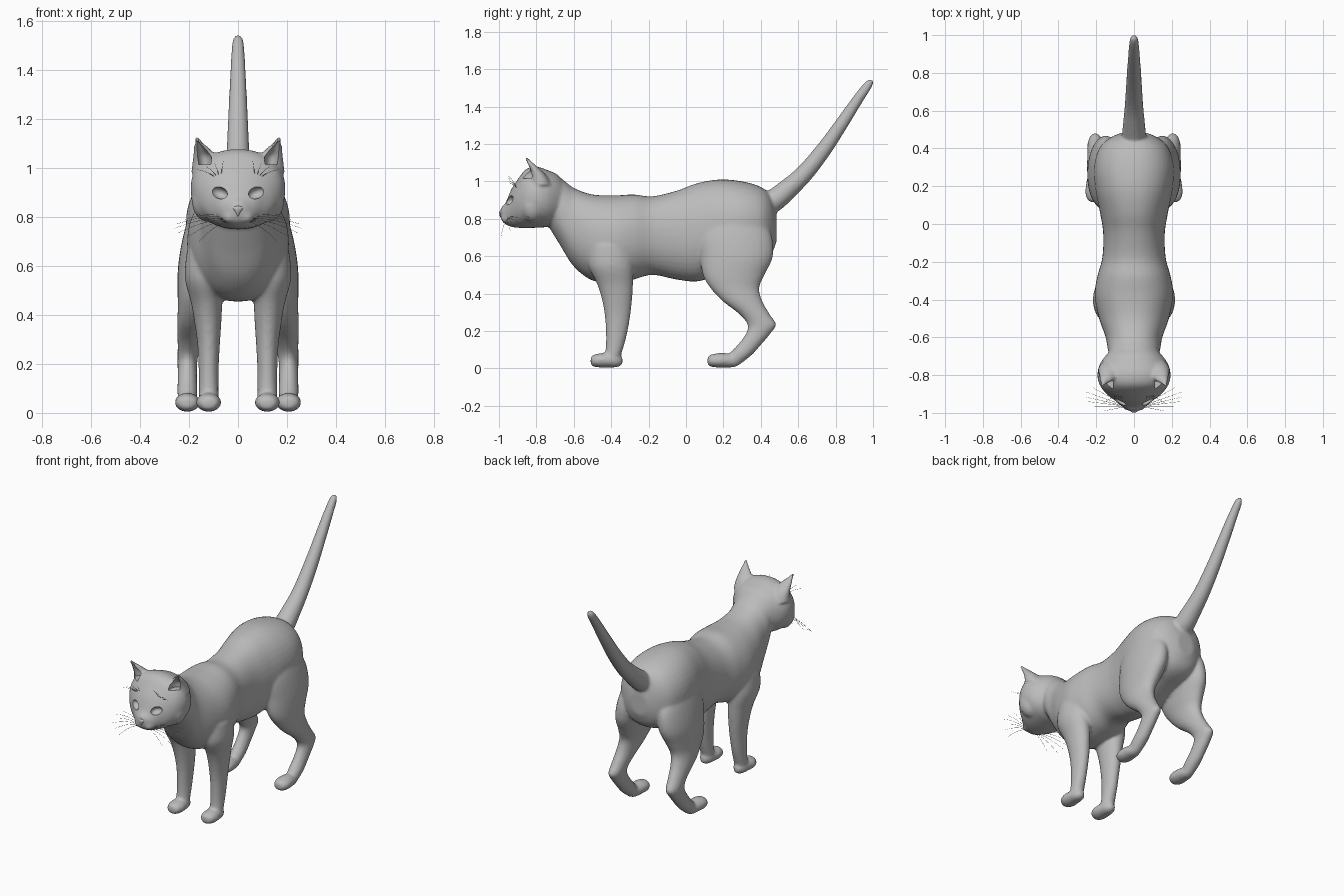
import bpy, bmesh, math
from mathutils import Vector, Matrix

cube = bpy.data.objects.get("Cube")
if cube:
    bpy.data.objects.remove(cube)

fur = bpy.data.materials.new("grey fur")
fur.use_nodes = True
fur.diffuse_color = (0.5, 0.5, 0.5, 1)
fur.node_tree.nodes["Principled BSDF"].inputs["Base Color"].default_value = (0.5, 0.5, 0.5, 1)


def add_object(name, bm):
    bmesh.ops.recalc_face_normals(bm, faces=bm.faces)
    mesh = bpy.data.meshes.new(name)
    bm.to_mesh(mesh)
    bm.free()
    mesh.materials.append(fur)
    obj = bpy.data.objects.new(name, mesh)
    bpy.context.collection.objects.link(obj)
    return obj


def spline(rows, steps=5):
    """Catmull-Rom interpolation of section rows."""
    rows = [Vector(r) for r in rows]
    out = []
    for i in range(len(rows) - 1):
        p0, p1, p2, p3 = (rows[min(max(i + k, 0), len(rows) - 1)] for k in (-1, 0, 1, 2))
        for s in range(steps):
            t = s / steps
            out.append(p1 + (p2 - p0) * (t / 2) + (2 * p0 - 5 * p1 + 4 * p2 - p3) * (t * t / 2)
                       + (3 * p1 - p0 - 3 * p2 + p3) * (t ** 3 / 2))
    return out + [rows[-1]]


def loft(bm, rows, place, sides=28, power=1.0, steps=5):
    """Skin rings; place(row, c, s) turns a unit circle point into a position."""
    rings = []
    for row in spline(rows, steps):
        ring = []
        for k in range(sides):
            a = 2 * math.pi * k / sides
            c, s = (math.copysign(abs(f) ** power, f) for f in (math.cos(a), math.sin(a)))
            ring.append(bm.verts.new(place(row, c, s)))
        rings.append(ring)
    for a, b in zip(rings, rings[1:]):
        for k in range(sides):
            bm.faces.new((a[k], a[k - 1], b[k - 1], b[k]))
    bm.faces.new(rings[0])
    bm.faces.new(rings[-1])


def ball(bm, pos, size, turn=0.0):
    m = Matrix.Translation(pos) @ Matrix.Rotation(turn, 4, 'Y') @ Matrix.Diagonal((*size, 1))
    bmesh.ops.create_uvsphere(bm, u_segments=24, v_segments=16, radius=1, matrix=m)


# Section along y: (y, bottom, top, half width)
def along_y(r, c, s, x=0.0):
    return (x + r[3] * c, r[0], (r[1] + r[2]) / 2 + (r[2] - r[1]) / 2 * s)


# Section along z: (z, front y, back y, centre x, half width), on either side
def along_z(side):
    return lambda r, c, s: (side * (r[3] + r[4] * c), (r[1] + r[2]) / 2 + (r[2] - r[1]) / 2 * s, r[0])


def make_part(name, build):
    bm = bmesh.new()
    build(bm)
    return add_object(name, bm)


TORSO = [(-.76, .80, 1.0, .10), (-.68, .67, 1.02, .135), (-.6, .545, .965, .15), (-.5, .47, .93, .185),
         (-.38, .455, .925, .208), (-.28, .475, .93, .195), (-.18, .5, .92, .168), (-.05, .475, .95, .163),
         (.06, .465, .99, .18), (.18, .5, 1.01, .205), (.3, .54, 1.0, .212), (.4, .57, .97, .185),
         (.455, .61, .92, .13), (.485, .68, .82, .06)]
HEAD = [(-.62, .85, .95, .07), (-.68, .78, 1.03, .135), (-.74, .757, 1.06, .18), (-.8, .752, 1.078, .194),
        (-.855, .75, 1.065, .18), (-.9, .752, 1.01, .145), (-.935, .757, .955, .1),
        (-.965, .77, .885, .064), (-.985, .79, .865, .035), (-.992, .815, .85, .014)]
TAIL = [(.36, .85, .07), (.45, .885, .066), (.55, .965, .056), (.64, 1.05, .048), (.74, 1.175, .042),
        (.83, 1.305, .036), (.92, 1.44, .029), (.975, 1.517, .023), (.994, 1.543, .009)]
FRONT_LEG = [(.66, -.52, -.29, .13, .08), (.55, -.52, -.28, .137, .08), (.45, -.475, -.283, .128, .064),
             (.37, -.45, -.288, .123, .055), (.28, -.434, -.298, .12, .046), (.18, -.428, -.316, .12, .041),
             (.1, -.43, -.338, .12, .04), (.04, -.44, -.36, .12, .04), (.012, -.45, -.38, .12, .03)]
HIND_LEG = [(.84, .14, .38, .13, .06), (.72, .07, .455, .14, .085), (.6, .075, .465, .155, .09),
            (.5, .09, .42, .17, .077), (.43, .13, .392, .182, .064), (.36, .195, .408, .193, .056),
            (.29, .285, .448, .2, .047), (.235, .328, .482, .205, .042), (.19, .322, .455, .207, .04),
            (.13, .28, .405, .207, .04), (.07, .225, .35, .207, .04), (.015, .2, .28, .207, .03)]
PAW = [(-.09, .025, .055, .015), (-.08, .012, .07, .037), (-.045, .005, .08, .051), (.0, .005, .082, .048),
       (.05, .006, .075, .038), (.08, .02, .06, .015)]
EAR = [(.98, -.83, -.72, .133, .058), (1.03, -.832, -.745, .133, .053), (1.07, -.84, -.785, .144, .038),
       (1.105, -.853, -.825, .161, .019), (1.13, -.865, -.85, .171, .008)]


def tail_ring(r, c, s):
    d = Vector((0, .58, .81))
    n = Vector((0, -d.z, d.y))
    return Vector((r[2] * c, r[0], r[1])) + n * (r[2] * s)


def paw(bm, x, y):
    loft(bm, PAW, lambda r, c, s: along_y((r[0] + y, *r[1:]), c, s, x))


def build_body(bm):
    loft(bm, TORSO, along_y, 40, .92)
    loft(bm, HEAD, along_y, 40, .93)
    loft(bm, TAIL, tail_ring)
    for side in (-1, 1):
        loft(bm, FRONT_LEG, along_z(side))
        loft(bm, HIND_LEG, along_z(side))
        loft(bm, EAR, along_z(side))
        paw(bm, side * .12, -.42)
        paw(bm, side * .207, .205)
        # Muzzle pads and cheeks
        ball(bm, (side * .03, -.952, .8), (.036, .036, .027))
        ball(bm, (side * .12, -.82, .87), (.07, .07, .09))


def build_cutters(bm):
    for side in (-1, 1):
        # Eye sockets, slanted up and outward
        ball(bm, (side * .076, -.945, .9), (.036, .036, .024), -side * .4)
        # Ear hollows
        loft(bm, [(1.015, -.9, -.795, .136, .028), (1.05, -.9, -.8, .139, .03),
                  (1.08, -.9, -.823, .151, .02), (1.112, -.9, -.85, .165, .005)], along_z(side), 20)


# Blend all the flesh into one skin, then cut eyes and ears
body = make_part("body", build_body)
sockets = make_part("socket_cutter", build_cutters)
sockets.hide_render = True
remesh = body.modifiers.new("blend", 'REMESH')
remesh.mode = 'VOXEL'
remesh.voxel_size = .009
relax = body.modifiers.new("relax", 'SMOOTH')
relax.factor = .5
relax.iterations = 6
cut = body.modifiers.new("hollows", 'BOOLEAN')
cut.operation = 'DIFFERENCE'
cut.object = sockets
cut.solver = 'EXACT'
bpy.context.view_layer.update()
result = bpy.data.meshes.new_from_object(body.evaluated_get(bpy.context.evaluated_depsgraph_get()))
body.modifiers.clear()
body.data = result
bpy.data.objects.remove(sockets)


def smooth(obj, angle=40):
    bpy.ops.object.select_all(action='DESELECT')
    obj.select_set(True)
    bpy.context.view_layer.objects.active = obj
    bpy.ops.object.shade_smooth_by_angle(angle=math.radians(angle))


smooth(body)

# Nose: a wide top tapering to the lip
nose = make_part("nose", lambda bm: loft(bm, [
    (.803, -.99, -.96, 0, .004), (.82, -.997, -.96, 0, .014), (.838, -.998, -.96, 0, .025),
    (.85, -.985, -.955, 0, .018)], along_z(1), 20))
smooth(nose)


def strands(name, lines, radius):
    curve = bpy.data.curves.new(name, 'CURVE')
    curve.dimensions = '3D'
    curve.bevel_depth = radius
    curve.bevel_resolution = 0
    curve.materials.append(fur)
    for line in lines:
        sp = curve.splines.new('POLY')
        sp.points.add(len(line) - 1)
        for i, p in enumerate(line):
            sp.points[i].co = (*p, 1)
            sp.points[i].radius = 1 - .7 * i / len(line)
    bpy.context.collection.objects.link(bpy.data.objects.new(name, curve))


def hair(side, root, tip, sag):
    a, b = Vector(root), Vector(tip)
    pts = [a.lerp(b, t / 6) + Vector((0, 0, sag * math.sin(math.pi * t / 6))) for t in range(7)]
    return [(side * p.x, p.y, p.z) for p in pts]


# Whiskers fan out from the muzzle, brow hairs rise above the eyes
whiskers, brows = [], []
for side in (-1, 1):
    for i in range(7):
        whiskers.append(hair(side, (.04, -.965, .785 + .004 * i),
                             (.16 + .1 * math.sin(i * .5), -.99 + .025 * i, .70 + .018 * i), .012))
    for i in range(4):
        brows.append(hair(side, (.07 + .006 * i, -.9, .96), (.06 + .035 * i, -.95, 1.03 - .012 * i), .006))
strands("whiskers", whiskers, .0012)
strands("brow_hairs", brows, .0012)
